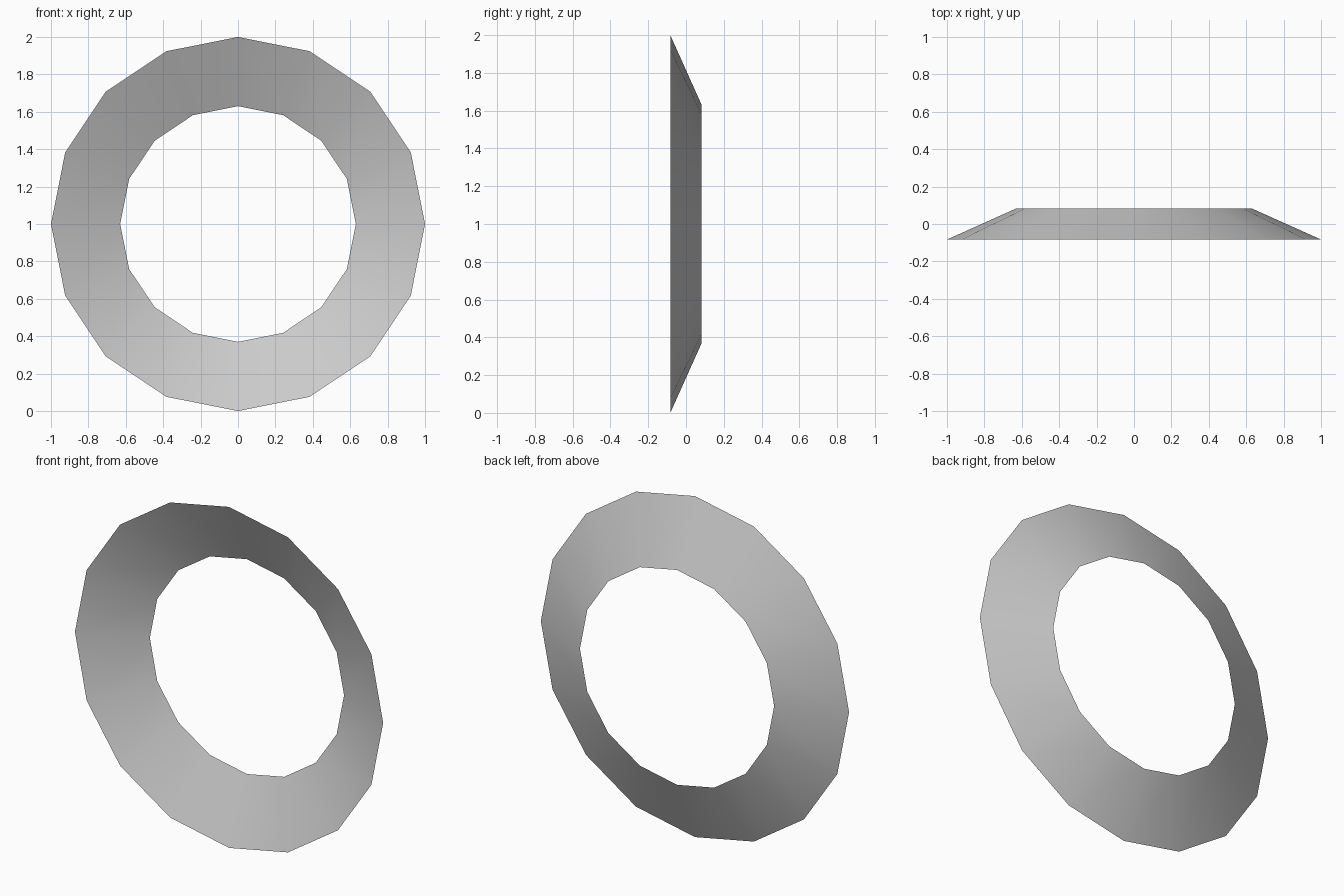
import bpy, bmesh
from math import sin, cos, tau

if "Cube" in bpy.data.objects:
    bpy.data.objects.remove(bpy.data.objects["Cube"])

SIDES = 16
PROFILE = [(1.0, -0.083), (0.63, 0.083)]  # (radius, y): wide front rim, narrow back rim

bm = bmesh.new()

# Two rims around the y axis, centred one unit above the floor
rims = [[bm.verts.new((r * sin(tau * i / SIDES), y, 1 + r * cos(tau * i / SIDES)))
         for i in range(SIDES)] for r, y in PROFILE]

# Single open conical band joining the rims
outer, inner = rims
for i in range(SIDES):
    j = (i + 1) % SIDES
    face = bm.faces.new((outer[i], outer[j], inner[j], inner[i]))
    face.smooth = True

# Keep normals facing away from the axis
bm.normal_update()
for f in list(bm.faces):
    c = f.calc_center_median()
    if f.normal.x * c.x + f.normal.z * (c.z - 1) < 0:
        f.normal_flip()

mesh = bpy.data.meshes.new("conical_ring")
bm.to_mesh(mesh)
bm.free()
bpy.context.collection.objects.link(bpy.data.objects.new("conical_ring", mesh))
